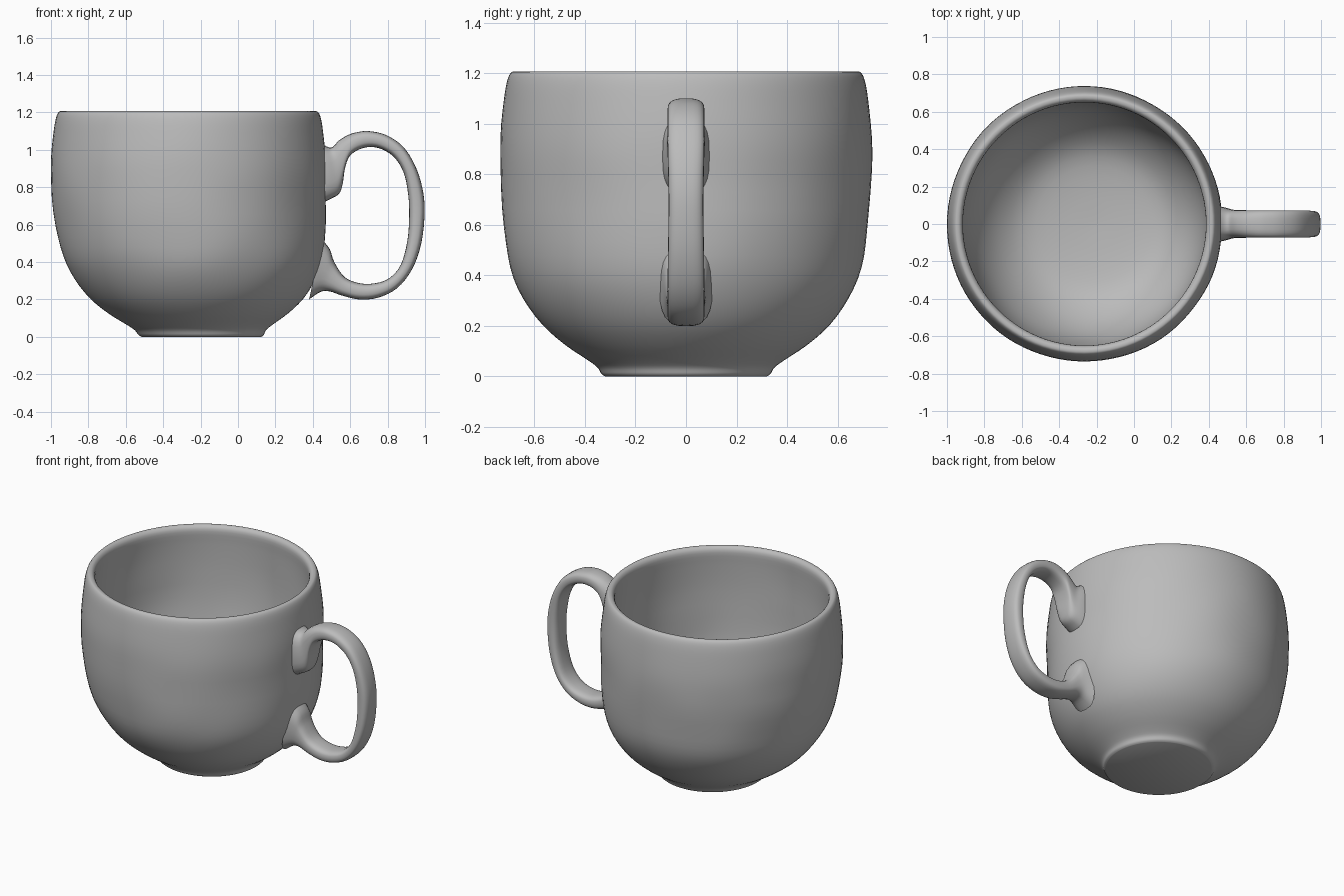
import bpy
import math
from mathutils import Vector, noise

if "Cube" in bpy.data.objects:
    bpy.data.objects.remove(bpy.data.objects["Cube"], do_unlink=True)

# Single clay colour
clay = bpy.data.materials.new("grey clay")
clay.use_nodes = True
clay_color = (0.5, 0.5, 0.5, 1)
clay.diffuse_color = clay_color
clay.node_tree.nodes["Principled BSDF"].inputs["Base Color"].default_value = clay_color


def smooth_points(points, steps):
    """Catmull-Rom resampling of a list of tuples."""
    pts = [Vector(p) for p in points]
    result = []
    for i in range(len(pts) - 1):
        before = pts[max(i - 1, 0)]
        start, end = pts[i], pts[i + 1]
        after = pts[min(i + 2, len(pts) - 1)]
        for step in range(steps):
            t = step / steps
            result.append(0.5 * (2 * start + (end - before) * t
                                 + (2 * before - 5 * start + 4 * end - after) * t * t
                                 + (3 * start - before - 3 * end + after) * t ** 3))
    return result + [pts[-1]]


def loft(name, rings, sharp_angle):
    """Skin a series of closed rings and cap both ends."""
    count = len(rings[0])
    verts = [v for ring in rings for v in ring]
    faces = []
    for row in range(len(rings) - 1):
        a, b = row * count, (row + 1) * count
        for i in range(count):
            j = (i + 1) % count
            faces.append((a + i, a + j, b + j, b + i))
    faces.append(tuple(reversed(range(count))))
    faces.append(tuple(range(len(verts) - count, len(verts))))
    mesh = bpy.data.meshes.new(name)
    mesh.from_pydata(verts, [], faces)
    mesh.materials.append(clay)
    obj = bpy.data.objects.new(name, mesh)
    bpy.context.collection.objects.link(obj)
    bpy.ops.object.select_all(action="DESELECT")
    obj.select_set(True)
    bpy.context.view_layer.objects.active = obj
    bpy.ops.object.mode_set(mode="EDIT")
    bpy.ops.mesh.select_all(action="SELECT")
    bpy.ops.mesh.normals_make_consistent(inside=False)
    bpy.ops.object.mode_set(mode="OBJECT")
    bpy.ops.object.shade_smooth_by_angle(angle=math.radians(sharp_angle))
    return obj


# Cup wall: radius, height, from the foot up, over the rim and down inside
cup_profile = [
    (0.32, 0), (0.335, 0.01), (0.35, 0.035), (0.39, 0.065), (0.48, 0.125),
    (0.57, 0.205), (0.645, 0.31), (0.695, 0.43), (0.72, 0.59), (0.735, 0.8),
    (0.735, 0.95), (0.72, 1.1), (0.708, 1.17), (0.695, 1.2), (0.68, 1.207),
    (0.662, 1.2), (0.65, 1.17), (0.655, 1.08), (0.66, 0.9), (0.65, 0.65),
    (0.62, 0.46), (0.56, 0.32), (0.47, 0.21), (0.36, 0.14), (0.2, 0.11),
    (0.02, 0.1),
]


def cup_ring(radius, height, segments=96):
    # The hand-thrown body leans slightly and has soft dents
    lean = -0.195 - 0.07 * min(1, height / 0.75) ** 0.8
    ring = []
    for i in range(segments):
        angle = math.tau * i / segments
        out = Vector((math.cos(angle), math.sin(angle), 0))
        spot = out * radius * 3 + Vector((0, 0, height * 4))
        dent = 0.006 * noise.noise(spot) * math.sin(math.pi * min(1, height / 1.21))
        ring.append(out * (radius + dent) + Vector((lean, 0, height)))
    return ring


loft("cup_body", [cup_ring(r, z) for r, z in smooth_points(cup_profile, 3)], 40)

# Handle: outer edge x, z, inner edge x, z and half width at each station
handle_stations = [
    (0.42, 1.06, 0.42, 0.7, 0.1), (0.47, 1.02, 0.49, 0.735, 0.09),
    (0.505, 1.015, 0.54, 0.765, 0.078), (0.54, 1.05, 0.56, 0.82, 0.074),
    (0.59, 1.08, 0.572, 0.9, 0.074), (0.64, 1.095, 0.6, 0.97, 0.073),
    (0.7, 1.1, 0.67, 1.01, 0.073), (0.79, 1.08, 0.75, 1.01, 0.073),
    (0.88, 1.02, 0.83, 0.965, 0.073), (0.945, 0.92, 0.885, 0.88, 0.073),
    (0.985, 0.8, 0.91, 0.76, 0.07), (0.998, 0.67, 0.915, 0.64, 0.069),
    (0.98, 0.5, 0.905, 0.51, 0.071), (0.93, 0.36, 0.87, 0.385, 0.073),
    (0.85, 0.26, 0.81, 0.315, 0.073), (0.75, 0.21, 0.735, 0.287, 0.073),
    (0.65, 0.2, 0.65, 0.287, 0.073), (0.56, 0.22, 0.57, 0.32, 0.073),
    (0.49, 0.243, 0.515, 0.4, 0.078), (0.44, 0.24, 0.49, 0.47, 0.088),
    (0.38, 0.2, 0.45, 0.52, 0.105),
]


def handle_ring(station, segments=24):
    # Rounded-rectangle section between the outer and inner edges
    outer = Vector((station[0], 0, station[1]))
    inner = Vector((station[2], 0, station[3]))
    middle, reach = (outer + inner) / 2, (outer - inner) / 2
    ring = []
    for i in range(segments):
        angle = math.tau * i / segments
        c, s = math.cos(angle), math.sin(angle)
        across = math.copysign(abs(c) ** 0.7, c)
        side = math.copysign(abs(s) ** 0.7, s)
        ring.append(middle + reach * across + Vector((0, station[4] * side, 0)))
    return ring


# Vector tuples longer than four are resampled in two halves
edges = smooth_points([s[:4] for s in handle_stations], 4)
widths = smooth_points([(s[4], 0) for s in handle_stations], 4)
loft("handle", [handle_ring((*e, w[0])) for e, w in zip(edges, widths)], 60)
